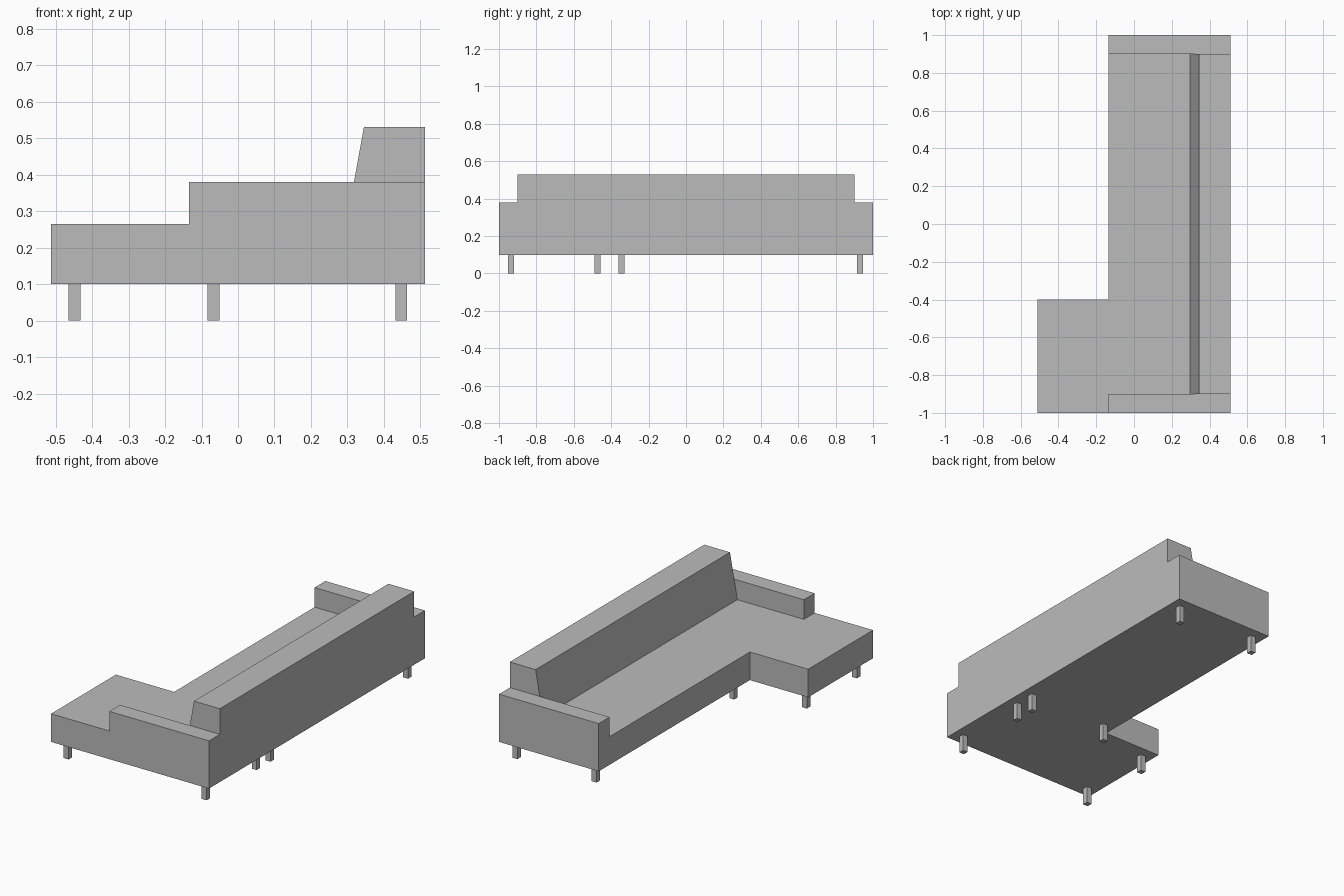
import bpy
import bmesh
from mathutils import Vector

cube = bpy.data.objects.get("Cube")
if cube:
    bpy.data.objects.remove(cube, do_unlink=True)

grey = bpy.data.materials.new("soft grey")
grey.use_nodes = True
grey.diffuse_color = (0.5, 0.5, 0.5, 1)
grey.node_tree.nodes["Principled BSDF"].inputs["Base Color"].default_value = grey.diffuse_color


def prism(name, outline, extrude):
    """Extrude a closed flat outline along a vector."""
    bm = bmesh.new()
    face = bm.faces.new([bm.verts.new(p) for p in outline])
    moved = bmesh.ops.extrude_face_region(bm, geom=[face], use_keep_orig=True)
    verts = [v for v in moved["geom"] if isinstance(v, bmesh.types.BMVert)]
    bmesh.ops.translate(bm, verts=verts, vec=Vector(extrude))
    bmesh.ops.recalc_face_normals(bm, faces=bm.faces)
    mesh = bpy.data.meshes.new(name)
    bm.to_mesh(mesh)
    bm.free()
    mesh.materials.append(grey)
    obj = bpy.data.objects.new(name, mesh)
    bpy.context.collection.objects.link(obj)
    return obj


def box(name, x0, x1, y0, y1, z0, z1):
    outline = [(x0, y0, z0), (x1, y0, z0), (x1, y1, z0), (x0, y1, z0)]
    return prism(name, outline, (0, 0, z1 - z0))


# Main levels and edges
BACK, SEAT_EDGE, CHAISE_EDGE = 0.512, -0.134, -0.512
FLOOR, SEAT, ARM, TOP = 0.1, 0.265, 0.38, 0.53
INNER, CHAISE_SIDE = 0.9, -0.4

# L-shaped seat with chaise
plan = [(CHAISE_EDGE, -1), (BACK, -1), (BACK, 1), (SEAT_EDGE, 1),
        (SEAT_EDGE, CHAISE_SIDE), (CHAISE_EDGE, CHAISE_SIDE)]
prism("seat_base", [(x, y, FLOOR) for x, y in plan], (0, 0, SEAT - FLOOR))

# Armrests at both ends
box("armrest_chaise_end", SEAT_EDGE, BACK, -1, -INNER, SEAT, ARM)
box("armrest_far_end", SEAT_EDGE, BACK, INNER, 1, SEAT, ARM)

# Sloped backrest
profile = [(0.297, SEAT), (BACK, SEAT), (BACK, TOP), (0.345, TOP)]
prism("backrest", [(x, -INNER, z) for x, z in profile], (0, 2 * INNER, 0))

# Square legs, in rows along the length
rows = {
    "chaise": (-0.448, (-0.936, -0.472)),
    "front": (-0.067, (-0.344, 0.93)),
    "back": (0.447, (-0.936, -0.472, -0.344, 0.93)),
}
half = 0.016
for row, (x, ys) in rows.items():
    for i, y in enumerate(ys, 1):
        box(f"{row}_leg_{i}", x - half, x + half, y - half, y + half, 0, FLOOR)
